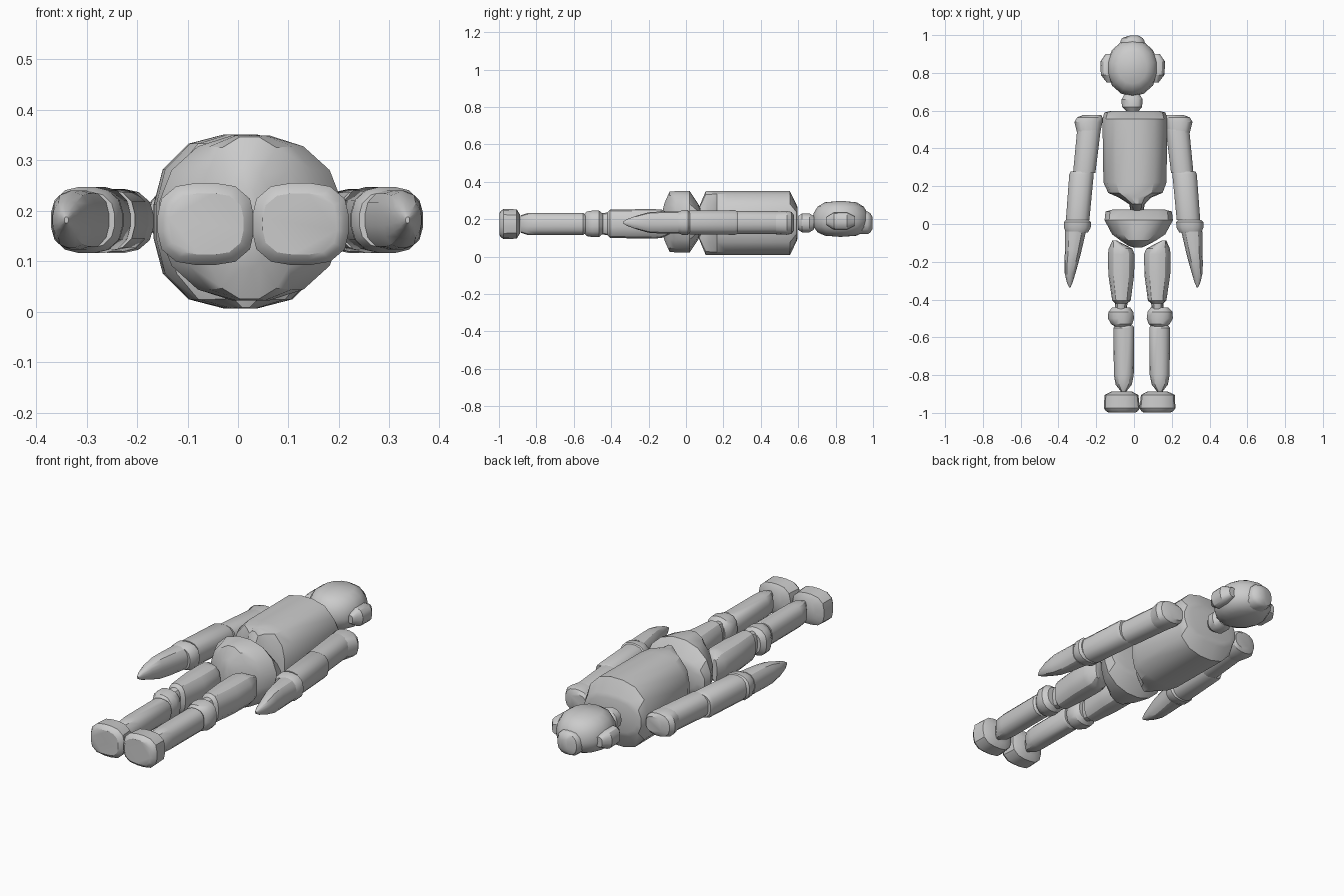
import bpy, bmesh, math

def finish(name, bm, angle=32):
    bmesh.ops.recalc_face_normals(bm, faces=bm.faces)
    me = bpy.data.meshes.new(name)
    bm.to_mesh(me)
    bm.free()
    ob = bpy.data.objects.new(name, me)
    bpy.context.collection.objects.link(ob)
    bpy.ops.object.select_all(action='DESELECT')
    ob.select_set(True)
    bpy.context.view_layer.objects.active = ob
    bpy.ops.object.shade_smooth_by_angle(angle=math.radians(angle))
    return ob

def loft(name, rows, zc, power=2.6, sides=16):
    """Rounded sections along y; each row is (y, x_min, x_max, half_depth)."""
    bm = bmesh.new()
    rings = []
    for y, x0, x1, h in rows:
        ring = []
        for i in range(sides):
            a = 2 * math.pi * (i + 0.5) / sides
            c, s = math.cos(a), math.sin(a)
            k = (abs(c) ** power + abs(s) ** power) ** (-1 / power)
            # the half-step start is compensated so the extents stay true
            k *= 1 / math.cos(math.pi / sides) ** 0.9
            ring.append(bm.verts.new(((x0 + x1) / 2 + (x1 - x0) / 2 * c * k, y, zc + h * s * k)))
        rings.append(ring)
    for a, b in zip(rings, rings[1:]):
        for i in range(sides):
            j = (i + 1) % sides
            bm.faces.new((a[i], a[j], b[j], b[i]))
    bm.faces.new(rings[0])
    bm.faces.new(rings[-1])
    return finish(name, bm)

def pair(name, rows, zc, axis, power=2.6):
    """Left part plus its mirror image about x = axis."""
    loft(name + "_left", rows, zc, power)
    loft(name + "_right", [(y, 2 * axis - b, 2 * axis - a, h) for y, a, b, h in rows], zc, power)

# head: slightly faceted dome, flatter at the back
bm = bmesh.new()
bmesh.ops.create_uvsphere(bm, u_segments=14, v_segments=8, radius=1)
for v in bm.verts:
    x, y, z = v.co
    r = math.hypot(x, y)
    f = r ** 0.6 / r if r > 1e-4 else 1
    v.co = (-0.008 + 0.138 * x * f, 0.827 + 0.152 * y * f, 0.19 + z * (0.108 if z > 0 else 0.085))
finish("head", bm)
loft("crown", [(0.93, -0.075, 0.06, 0.06), (0.97, -0.07, 0.055, 0.06), (0.985, -0.062, 0.045, 0.052),
               (0.998, -0.02, 0.02, 0.03)], 0.18)
pair("ear", [(0.75, -0.145, -0.12, 0.02), (0.79, -0.175, -0.10, 0.045), (0.86, -0.178, -0.10, 0.045),
             (0.90, -0.15, -0.11, 0.025)], 0.19, -0.007)

# neck, torso, waist and pelvis
loft("neck", [(0.598, -0.04, 0.025, 0.035), (0.62, -0.063, 0.042, 0.05), (0.66, -0.066, 0.045, 0.05),
              (0.685, -0.05, 0.03, 0.035)], 0.18)
loft("torso", [(0.597, -0.13, 0.14, 0.08), (0.59, -0.155, 0.165, 0.1), (0.555, -0.165, 0.175, 0.17),
               (0.22, -0.16, 0.17, 0.17), (0.165, -0.135, 0.15, 0.17), (0.14, -0.08, 0.09, 0.17),
               (0.105, -0.025, 0.057, 0.168), (0.07, -0.018, 0.05, 0.085)], 0.179)
loft("pelvis", [(0.077, -0.11, 0.16, 0.07), (0.066, -0.15, 0.2, 0.095), (0.02, -0.155, 0.205, 0.163),
                (-0.055, -0.115, 0.165, 0.163), (-0.088, -0.07, 0.115, 0.16), (-0.115, -0.03, 0.065, 0.10),
                (-0.125, 0.0, 0.04, 0.06)], 0.186, 2.2)

# legs
pair("thigh", [(-0.088, -0.115, -0.09, 0.055), (-0.13, -0.133, -0.01, 0.075), (-0.16, -0.137, 0.002, 0.077),
               (-0.27, -0.135, 0.0, 0.077), (-0.405, -0.115, -0.018, 0.075), (-0.42, -0.10, -0.035, 0.06),
               (-0.455, -0.098, -0.04, 0.055)], 0.175, 0.028)
pair("knee", [(-0.443, -0.115, -0.02, 0.05), (-0.465, -0.135, -0.005, 0.07), (-0.50, -0.137, 0.0, 0.07),
              (-0.53, -0.12, -0.01, 0.065), (-0.546, -0.095, -0.03, 0.05)], 0.175, 0.034)
pair("shin", [(-0.538, -0.10, -0.005, 0.05), (-0.55, -0.108, 0.0, 0.058), (-0.80, -0.106, -0.002, 0.058),
              (-0.85, -0.097, -0.012, 0.057), (-0.886, -0.07, -0.04, 0.045)], 0.174, 0.041)
pair("foot", [(-0.888, -0.12, -0.01, 0.05), (-0.905, -0.155, 0.022, 0.077), (-0.975, -0.158, 0.03, 0.08),
              (-0.99, -0.148, 0.02, 0.07), (-0.997, -0.135, 0.01, 0.06)], 0.174, 0.03, 3)

# arms
pair("shoulder", [(0.578, -0.265, -0.175, 0.04), (0.565, -0.30, -0.168, 0.057), (0.54, -0.315, -0.168, 0.063),
                  (0.48, -0.30, -0.18, 0.06)], 0.18, -0.003)
pair("upper_arm", [(0.51, -0.297, -0.178, 0.056), (0.49, -0.301, -0.178, 0.06), (0.27, -0.322, -0.205, 0.06)],
     0.182, -0.004)
pair("forearm", [(0.278, -0.335, -0.215, 0.058), (0.262, -0.342, -0.214, 0.065), (0.02, -0.36, -0.237, 0.063)],
     0.182, -0.005)
pair("wrist", [(0.022, -0.36, -0.24, 0.055), (0.01, -0.37, -0.228, 0.065), (-0.02, -0.37, -0.23, 0.065),
               (-0.045, -0.36, -0.245, 0.055)], 0.182, -0.002)
pair("hand", [(-0.04, -0.365, -0.255, 0.058), (-0.14, -0.365, -0.278, 0.058), (-0.20, -0.368, -0.293, 0.054),
              (-0.26, -0.367, -0.31, 0.037), (-0.31, -0.355, -0.325, 0.02), (-0.335, -0.344, -0.336, 0.006)],
     0.182, -0.002)
